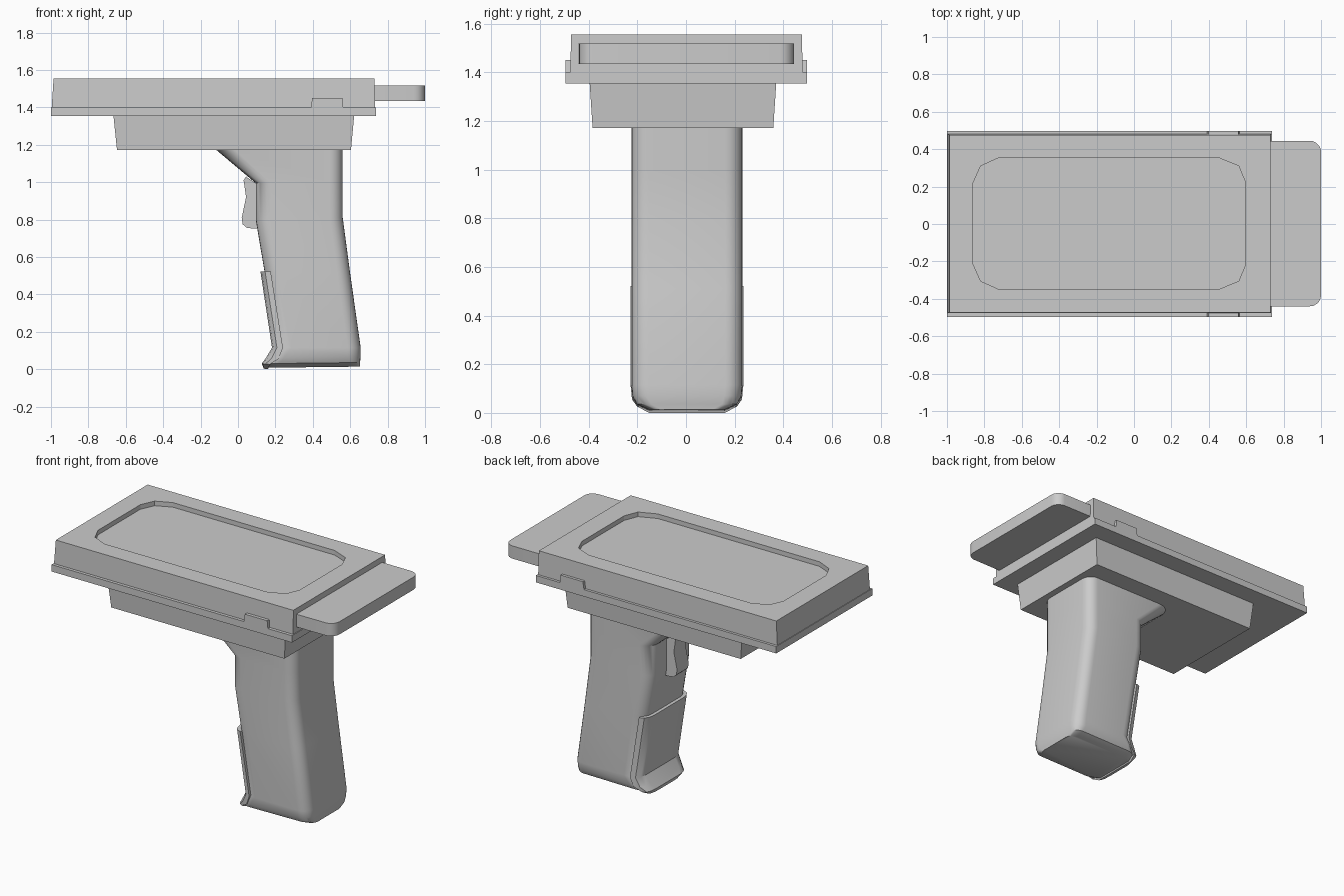
import bpy, bmesh, math
from mathutils import Vector

if "Cube" in bpy.data.objects:
    bpy.data.objects.remove(bpy.data.objects["Cube"])


def make(name, verts, faces, smooth=None):
    me = bpy.data.meshes.new(name)
    me.from_pydata(verts, [], faces)
    bm = bmesh.new()
    bm.from_mesh(me)
    bmesh.ops.recalc_face_normals(bm, faces=bm.faces)
    bm.to_mesh(me)
    bm.free()
    ob = bpy.data.objects.new(name, me)
    bpy.context.collection.objects.link(ob)
    bpy.context.view_layer.objects.active = ob
    if smooth:
        bpy.ops.object.select_all(action='DESELECT')
        ob.select_set(True)
        bpy.ops.object.shade_smooth_by_angle(angle=math.radians(smooth))
    return ob


def loft(name, rings, smooth=None):
    n = len(rings[0])
    verts = [v for r in rings for v in r]
    faces = [(k * n + i, k * n + (i + 1) % n, (k + 1) * n + (i + 1) % n, (k + 1) * n + i)
             for k in range(len(rings) - 1) for i in range(n)]
    faces += [tuple(range(n)), tuple(range((len(rings) - 1) * n, len(rings) * n))]
    return make(name, verts, faces, smooth)


def rect(x0, x1, y0, y1, z):
    return [(x0, y0, z), (x1, y0, z), (x1, y1, z), (x0, y1, z)]


def prism_z(name, pts, z0, z1, smooth=None):
    return loft(name, [[(x, y, z) for x, y in pts] for z in (z0, z1)], smooth)


def prism_y(name, pts, y0, y1, smooth=None):
    return loft(name, [[(x, y, z) for x, z in pts] for y in (y0, y1)], smooth)


def section(front, back, half, rf, rb, steps=6):
    """Rounded rectangle running from a front to a back point in the xz plane."""
    f, b = Vector((front[0], 0, front[1])), Vector((back[0], 0, back[1]))
    length = (b - f).length
    axis = (b - f) / length
    ring = []
    for u, s, r, a0 in ((rf, -1, rf, 180), (length - rb, -1, rb, 270),
                        (length - rb, 1, rb, 0), (rf, 1, rf, 90)):
        for i in range(steps + 1):
            a = math.radians(a0 + 90 * i / steps)
            p = f + axis * (u + r * math.cos(a))
            ring.append((p.x, 0.004 + s * (half - r) + r * math.sin(a), p.z))
    return ring


# Upper case with recessed screen
case = loft("upper_case", [rect(-0.996, 0.732, -0.476, 0.48, 1.40),
                           rect(-0.986, 0.73, -0.472, 0.476, 1.555)])
half = [(-0.72, 0.355), (-0.82, 0.31), (-0.86, 0.22)]
half_r = [(0.597, 0.22), (0.56, 0.31), (0.45, 0.355)]
top = half_r + half
cutter = prism_z("screen_cutter", top + [(x, -y + 0.005) for x, y in reversed(top)], 1.525, 1.7)
cutter.hide_render = True
mod = case.modifiers.new("screen_recess", 'BOOLEAN')
mod.operation = 'DIFFERENCE'
mod.solver = 'EXACT'
mod.object = cutter
bpy.context.view_layer.objects.active = case
bpy.ops.object.modifier_apply(modifier=mod.name)
bpy.data.objects.remove(cutter)

# Base plate and side latches
loft("base_plate", [rect(-1, 0.737, -0.496, 0.497, z) for z in (1.355, 1.40)])
for side, y0, y1 in (("front", -0.496, -0.46), ("back", 0.46, 0.497)):
    prism_y(side + "_latch", [(0.388, 1.39), (0.397, 1.45), (0.558, 1.45), (0.564, 1.39)], y0, y1)

# Lower housing
loft("lower_housing", [rect(-0.647, 0.604, -0.384, 0.359, 1.172),
                       rect(-0.666, 0.621, -0.396, 0.371, 1.356)])

# Antenna paddle
corner = [(1.0 - 0.06 + 0.06 * math.cos(a), 0.385 + 0.06 * math.sin(a))
          for a in [math.radians(d) for d in range(0, 91, 18)]]
prism_z("antenna_paddle", [(0.70, -0.442)] + [(x, -y + 0.005) for x, y in reversed(corner)]
        + corner + [(0.70, 0.445)], 1.435, 1.518, 30)

# Pistol grip: front point, back point, half width, front radius, back radius
grip = [((-0.125, 1.18), (0.56, 1.18), 0.228, 0.10, 0.07),
        ((0.095, 0.995), (0.56, 0.995), 0.228, 0.08, 0.07),
        ((0.095, 0.80), (0.56, 0.81), 0.228, 0.08, 0.07),
        ((0.142, 0.52), (0.60, 0.51), 0.228, 0.08, 0.07),
        ((0.205, 0.115), (0.656, 0.115), 0.228, 0.08, 0.07),
        ((0.165, 0.06), (0.655, 0.07), 0.224, 0.08, 0.07),
        ((0.142, 0.03), (0.653, 0.036), 0.205, 0.08, 0.06),
        ((0.143, 0.008), (0.651, 0.014), 0.155, 0.06, 0.05)]
loft("grip", [section(*g) for g in grip], 35)

# Front grip pad wrapping the lower front of the grip
pad = [((0.12, 0.522), (0.175, 0.522), 0.232),
       ((0.182, 0.115), (0.24, 0.115), 0.232),
       ((0.15, 0.062), (0.217, 0.056), 0.226),
       ((0.127, 0.03), (0.17, 0.026), 0.205),
       ((0.138, 0.003), (0.16, 0.0), 0.155)]


def pad_section(f, b, h):
    d = Vector((b[0] - f[0], b[1] - f[1]))
    prof = [(1, -h), (0.45, -h + 0.012), (0.12, -h + 0.04), (0, -h + 0.08),
            (0, h - 0.08), (0.12, h - 0.04), (0.45, h - 0.012), (1, h)]
    return [(f[0] + d.x * t, 0.004 + y, f[1] + d.y * t) for t, y in prof]


loft("grip_pad", [pad_section(*p) for p in pad], 30)

# Trigger
prism_y("trigger", [(0.13, 1.0), (0.10, 0.99), (0.043, 1.03), (0.03, 1.01), (0.043, 0.92),
                    (0.02, 0.81), (0.025, 0.775), (0.045, 0.757), (0.08, 0.752),
                    (0.13, 0.752)], -0.056, 0.064, 30)
